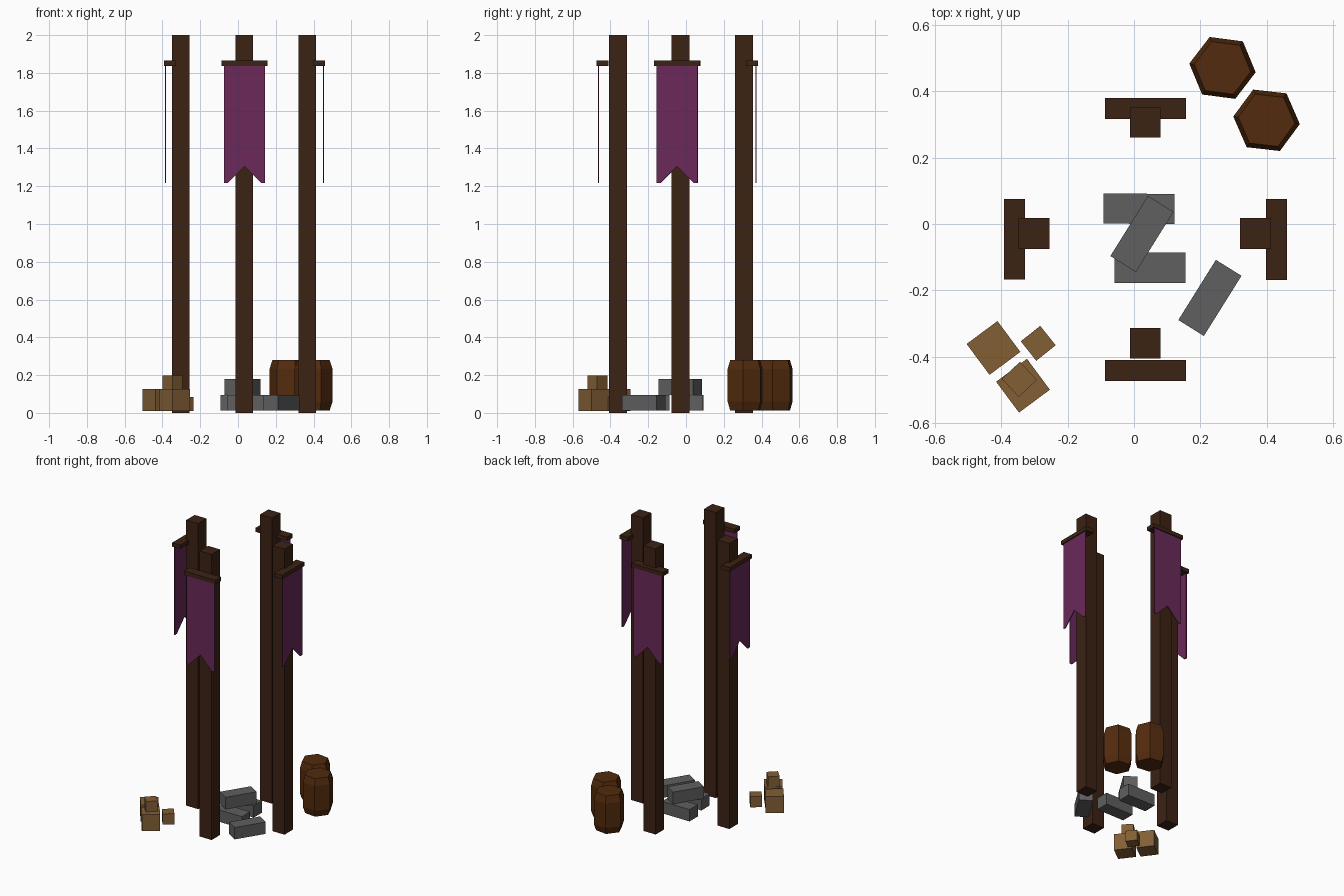
import bpy, bmesh
from math import radians, pi, cos, sin

if "Cube" in bpy.data.objects:
    bpy.data.objects.remove(bpy.data.objects["Cube"])


def material(name, rgb):
    m = bpy.data.materials.new(name)
    m.diffuse_color = (*rgb, 1)
    m.use_nodes = True
    m.node_tree.nodes["Principled BSDF"].inputs["Base Color"].default_value = m.diffuse_color
    return m


WOOD = material("dark_wood", (0.045, 0.016, 0.007))
CLOTH = material("purple_cloth", (0.145, 0.022, 0.1))
OAK = material("barrel_wood", (0.085, 0.024, 0.004))
CRATE = material("crate_wood", (0.225, 0.115, 0.037))
STONE = material("stone", (0.115, 0.115, 0.115))


def finish(name, bm, mat, loc, rot):
    bmesh.ops.recalc_face_normals(bm, faces=bm.faces)
    me = bpy.data.meshes.new(name)
    bm.to_mesh(me)
    bm.free()
    me.materials.append(mat)
    ob = bpy.data.objects.new(name, me)
    ob.location = loc
    ob.rotation_euler.z = rot
    bpy.context.collection.objects.link(ob)
    return ob


def box(name, mat, x, y, z0, size, rot=0):
    bm = bmesh.new()
    bmesh.ops.create_cube(bm, size=1)
    bmesh.ops.scale(bm, vec=size, verts=bm.verts)
    return finish(name, bm, mat, (x, y, z0 + size[2] / 2), rot)


def banner(name, x, y, rot):
    # swallow-tailed cloth outline, given a slight thickness
    outline = [(-0.109, 1.845), (0.109, 1.845), (0.109, 1.217), (0.088, 1.217),
               (0, 1.306), (-0.088, 1.217), (-0.109, 1.217)]
    bm = bmesh.new()
    face = bm.faces.new([bm.verts.new((px, -0.003, pz)) for px, pz in outline])
    ext = bmesh.ops.extrude_face_region(bm, geom=[face], use_keep_orig=True)
    moved = [v for v in ext["geom"] if isinstance(v, bmesh.types.BMVert)]
    bmesh.ops.translate(bm, vec=(0, 0.006, 0), verts=moved)
    finish(name, bm, CLOTH, (x, y, 0), rot)


def barrel(name, x, y, rot):
    # six-sided barrel from stacked rings
    bm = bmesh.new()
    rings = []
    for r, z in [(0.086, 0.013), (0.101, 0.06), (0.101, 0.232), (0.086, 0.279)]:
        rings.append([bm.verts.new((r * cos(i * pi / 3), r * sin(i * pi / 3), z))
                      for i in range(6)])
    for a, b in zip(rings, rings[1:]):
        for i in range(6):
            j = (i + 1) % 6
            bm.faces.new((a[i], a[j], b[j], b[i]))
    bm.faces.new(rings[0])
    bm.faces.new(rings[-1])
    finish(name, bm, OAK, (x, y, 0), rot)


# Posts, each with a crossbar and banner on its outer side
for side, post, bar, turn in [
        ("front", (0.034, -0.36), (0.035, -0.442), 0),
        ("right", (0.367, -0.029), (0.43, -0.047), 90),
        ("back", (0.034, 0.307), (0.035, 0.349), 180),
        ("left", (-0.302, -0.029), (-0.361, -0.046), 270)]:
    a = radians(turn)
    box(side + "_post", WOOD, *post, 0, (0.093, 0.093, 2))
    box(side + "_crossbar", WOOD, *bar, 1.837, (0.244, 0.063, 0.028), a)
    banner(side + "_banner", bar[0] + 0.022 * sin(a), bar[1] - 0.022 * cos(a), a)

# Stone blocks in the middle
for i, (x, y, z, rot) in enumerate([
        (0.015, 0.046, 0.013, -0.5), (0.048, -0.132, 0.013, 0),
        (0.229, -0.223, 0.013, 58), (0.024, -0.03, 0.096, 58)]):
    box(f"stone_block_{i + 1}", STONE, x, y, z, (0.214, 0.091, 0.083), radians(rot))

# Crates
for i, (x, y, z, s, rot) in enumerate([
        (-0.424, -0.374, 0.01, 0.116, 36.6), (-0.335, -0.488, 0.01, 0.116, 36.6),
        (-0.346, -0.469, 0.124, 0.075, 43), (-0.289, -0.36, 0.01, 0.075, 38.5)]):
    box(f"crate_{i + 1}", CRATE, x, y, z, (s, s, s), radians(rot))

# Barrels
barrel("barrel_1", 0.267, 0.471, radians(-7.5))
barrel("barrel_2", 0.4, 0.313, radians(-6.5))
